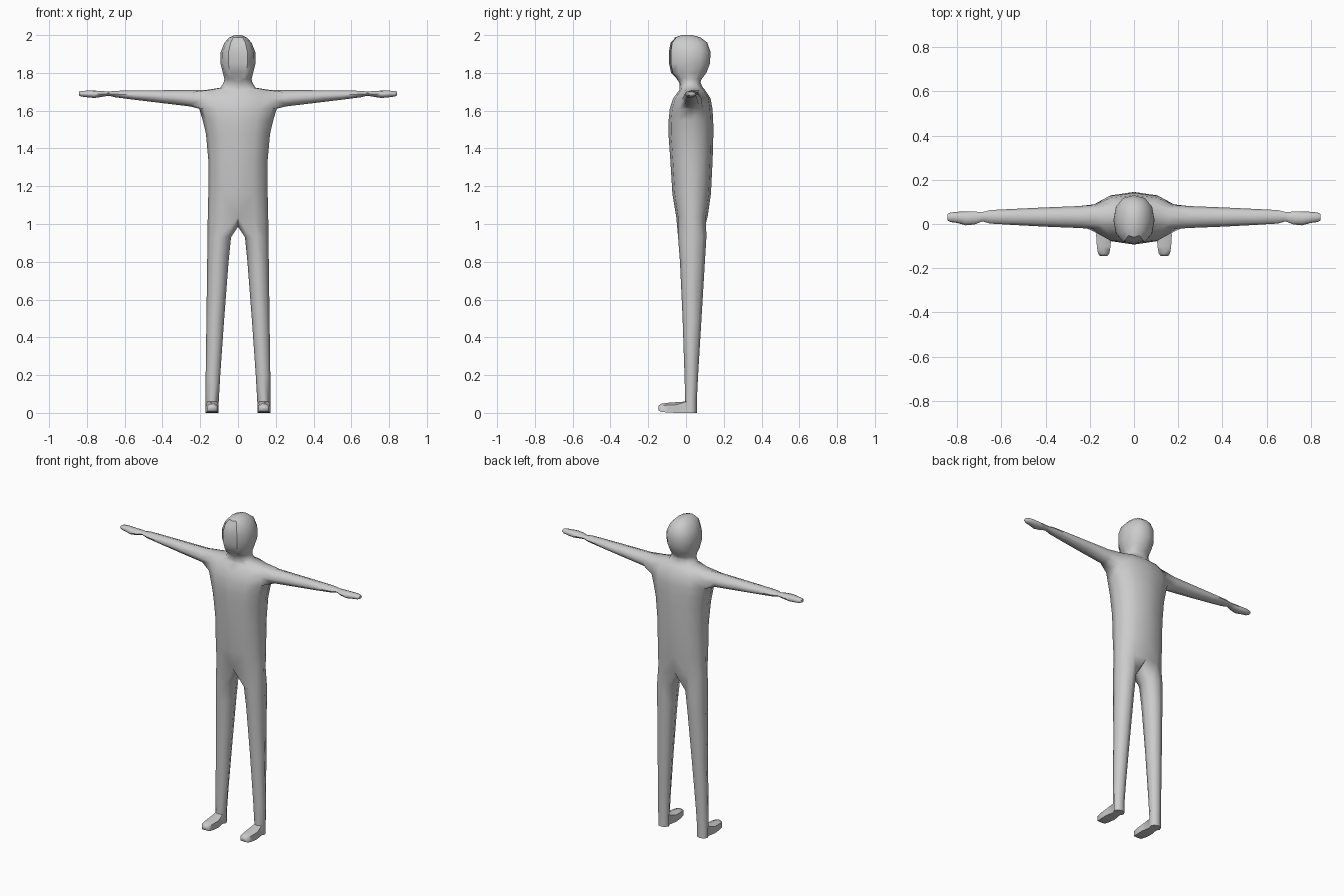
import bpy
import bmesh
from math import sin, cos, radians, copysign
from mathutils import Matrix

if "Cube" in bpy.data.objects:
    bpy.data.objects.remove(bpy.data.objects["Cube"])

bm = bmesh.new()


def soft(v, power=0.88):
    return copysign(abs(v) ** power, v) if abs(v) > 1e-6 else 0.0


def bridge(a, b, closed=True):
    """Quads between two equal rows; returns the faces."""
    n = len(a)
    return [bm.faces.new((a[i], a[(i + 1) % n], b[(i + 1) % n], b[i]))
            for i in range(n if closed else n - 1)]


def half_ring(z, half_width, front, back):
    """Seven points from front centre round the side to back centre."""
    mid, depth = (front + back) / 2, (back - front) / 2
    return [bm.verts.new((half_width * soft(cos(radians(t))),
                          mid + depth * soft(sin(radians(t))), z))
            for t in range(-90, 91, 30)]


def tube(start, rings, cap=True):
    """Continue an open loop through further rings and close the end."""
    for ring in rings:
        bridge(start, ring)
        start = ring
    if cap:
        bm.faces.new(start)
    return start


# Torso, neck and head: height, half width, front, back
ARM_ROW = 5
rows = [half_ring(*r) for r in (
    (1.04, 0.160, -0.052, 0.115), (1.16, 0.157, -0.072, 0.132),
    (1.34, 0.157, -0.083, 0.141), (1.48, 0.170, -0.093, 0.145),
    (1.55, 0.187, -0.092, 0.144), (1.61, 0.205, -0.086, 0.140),
    (1.665, 0.200, -0.068, 0.130), (1.71, 0.165, -0.035, 0.100),
    (1.722, 0.092, -0.034, 0.088), (1.75, 0.076, -0.036, 0.077),
    (1.768, 0.072, -0.050, 0.083), (1.80, 0.080, -0.082, 0.108),
    (1.85, 0.093, -0.093, 0.127), (1.91, 0.092, -0.094, 0.130),
    (1.96, 0.072, -0.085, 0.113), (1.987, 0.046, -0.060, 0.077),
    (2.0, 0.018, -0.022, 0.035))]
for i, (low, high) in enumerate(zip(rows, rows[1:])):
    if i in (ARM_ROW, ARM_ROW + 1):      # leave the shoulder open
        bridge(low[:3], high[:3], False)
        bridge(low[4:], high[4:], False)
    else:
        bridge(low, high, False)
lo, mi, hi = rows[ARM_ROW:ARM_ROW + 3]
bridge([lo[4], lo[5]], [mi[4], mi[5]], False) if not lo[4].link_edges else None
bm.faces.new(rows[-1])
bm.verts.remove(mi[3])

# Arm and hand: x, bottom, top, front, back
shoulder = [lo[2], lo[3], lo[4], mi[4], hi[4], hi[3], hi[2], mi[2]]
arm = []
for x, z0, z1, y0, y1 in (
        (0.25, 1.622, 1.710, -0.018, 0.081), (0.40, 1.640, 1.708, -0.012, 0.075),
        (0.55, 1.658, 1.707, -0.004, 0.068), (0.65, 1.671, 1.705, 0.002, 0.063),
        (0.685, 1.679, 1.701, 0.012, 0.054), (0.72, 1.673, 1.704, -0.002, 0.056),
        (0.76, 1.667, 1.706, -0.006, 0.057), (0.80, 1.671, 1.706, 0.005, 0.055),
        (0.83, 1.675, 1.704, 0.009, 0.052), (0.842, 1.681, 1.700, 0.016, 0.045)):
    arm.append([bm.verts.new((x, (y0 + y1) / 2 + (y1 - y0) / 2 * cos(radians(t)),
                              (z0 + z1) / 2 + (z1 - z0) / 2 * sin(radians(t))))
                for t in range(225, 585, 45)])
tube(shoulder, arm)

# Leg: height, inner x, outer x, front, back
crotch = bm.verts.new((0, 0.035, 0.985))
leg = []
for z, x0, x1, y0, y1 in (
        (0.93, 0.037, 0.161, -0.042, 0.108), (0.80, 0.050, 0.163, -0.032, 0.100),
        (0.50, 0.073, 0.167, -0.018, 0.082), (0.20, 0.094, 0.171, -0.008, 0.064),
        (0.06, 0.102, 0.172, -0.004, 0.057)):
    leg.append([bm.verts.new(((x0 + x1) / 2 + (x1 - x0) / 2 * cos(radians(t)),
                              (y0 + y1) / 2 + (y1 - y0) / 2 * sin(radians(t)), z))
                for t in range(-135, 225, 45)])
ankle = tube(rows[0] + [crotch], leg, cap=False)

# Heel and sole, open at the front for the foot
heel = [bm.verts.new((v.co.x, v.co.y, 0)) for v in ankle]
bridge(ankle[2:] + ankle[:1], heel[2:] + heel[:1], False)
bm.faces.new(heel)

# Foot: y, half width, top, bottom
foot = []
for y, w, top, bottom in ((-0.05, 0.034, 0.057, 0.0), (-0.10, 0.031, 0.053, 0.002),
                          (-0.132, 0.026, 0.048, 0.006), (-0.145, 0.017, 0.038, 0.014)):
    edge = (top - bottom) * 0.12
    foot.append([bm.verts.new((0.137 + sx * w, y, z)) for sx, z in (
        (-1, bottom), (0, bottom), (1, bottom),
        (1, top - 2 * edge), (0, top), (-1, top - 2 * edge))])
tube(heel[:3] + ankle[2::-1], foot)

# Mirror to the other side
bmesh.ops.mirror(bm, geom=bm.verts[:] + bm.edges[:] + bm.faces[:],
                 matrix=Matrix.Identity(4), merge_dist=0.0005, axis='X')
bmesh.ops.remove_doubles(bm, verts=bm.verts[:], dist=0.0005)
bmesh.ops.recalc_face_normals(bm, faces=bm.faces[:])

# Shallow recessed face panel
panel = [f for f in bm.faces
         if f.normal.y < -0.5 and abs(f.calc_center_median().x) < 0.04
         and 1.775 < f.calc_center_median().z < 1.98]
bmesh.ops.inset_region(bm, faces=panel, thickness=0.004, depth=-0.003,
                       use_even_offset=True)

mesh = bpy.data.meshes.new("body")
bm.to_mesh(mesh)
bm.free()
body = bpy.data.objects.new("body", mesh)
bpy.context.collection.objects.link(body)

# Plain grey colour
grey = bpy.data.materials.new("plain grey")
grey.use_nodes = True
colour = (0.6, 0.6, 0.6, 1)
grey.diffuse_color = colour
grey.node_tree.nodes["Principled BSDF"].inputs["Base Color"].default_value = colour
mesh.materials.append(grey)

bpy.ops.object.select_all(action='DESELECT')
body.select_set(True)
bpy.context.view_layer.objects.active = body
bpy.ops.object.shade_smooth_by_angle(angle=radians(65))
